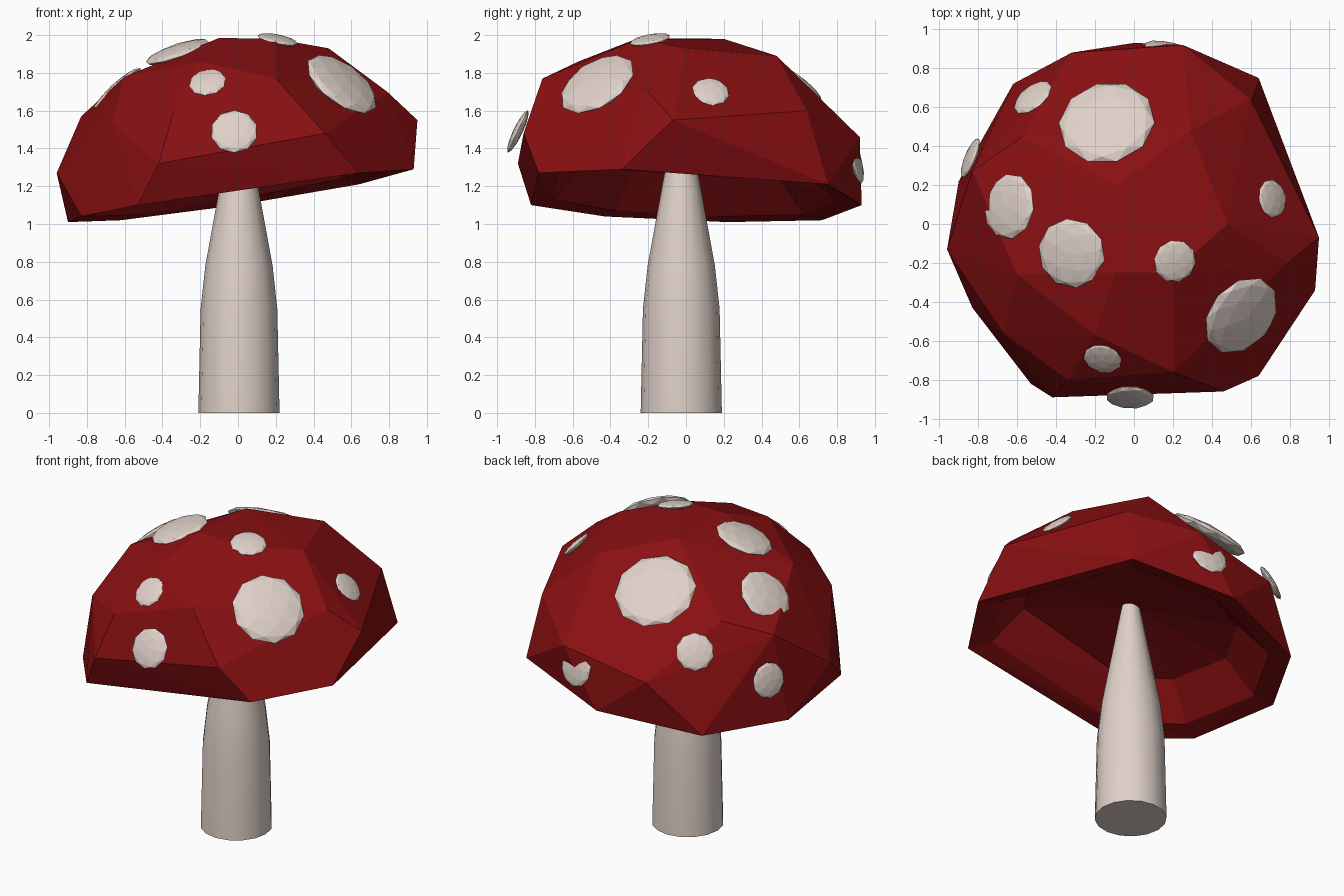
import bpy, bmesh, math
from mathutils import Vector, Matrix

if "Cube" in bpy.data.objects:
    bpy.data.objects.remove(bpy.data.objects["Cube"])


def material(name, rgb):
    m = bpy.data.materials.new(name)
    m.diffuse_color = (*rgb, 1)
    m.use_nodes = True
    m.node_tree.nodes["Principled BSDF"].inputs["Base Color"].default_value = m.diffuse_color
    return m


red = material("cap red", (0.25, 0.005, 0.006))
cream = material("spot and stem cream", (0.74, 0.64, 0.58))


def add_object(name, bm, mat, smooth=False):
    bmesh.ops.recalc_face_normals(bm, faces=bm.faces[:])
    mesh = bpy.data.meshes.new(name)
    bm.to_mesh(mesh)
    bm.free()
    mesh.materials.append(mat)
    ob = bpy.data.objects.new(name, mesh)
    bpy.context.collection.objects.link(ob)
    if smooth:
        bpy.context.view_layer.objects.active = ob
        ob.select_set(True)
        bpy.ops.object.shade_smooth_by_angle(angle=math.radians(40))
        ob.select_set(False)
    return ob


# Cap: faceted, tilted dome, hollow underneath
rim = [(-.53, -.82, 1.10), (-.83, -.43, 1.04), (-.90, .22, 1.01), (-.62, .72, 1.02),
       (0, .93, 1.10), (.64, .75, 1.21), (.93, -.34, 1.29), (.64, -.78, 1.27)]
dome = [(-.96, -.13, 1.27), (-.83, .27, 1.57), (-.67, -.56, 1.54), (-.34, -.80, 1.60),
        (-.42, -.89, 1.32), (.46, -.86, 1.48), (.20, -.76, 1.77), (.95, -.07, 1.55),
        (.60, .64, 1.60), (.25, .92, 1.46), (-.32, .88, 1.35), (-.60, -.26, 1.78),
        (-.57, .45, 1.66), (.29, .48, 1.89), (-.08, .2, 1.98), (-.1, -.25, 1.985),
        (.2, -.25, 1.98), (.48, 0, 1.93), (.79, -.2, 1.70), (-.2, -.57, 1.86)]
bm = bmesh.new()
rim_v = [bm.verts.new(p) for p in rim]
for p in dome:
    bm.verts.new(p)
bmesh.ops.convex_hull(bm, input=bm.verts[:])
bottom = [f for f in bm.faces if all(v in rim_v for v in f.verts)]
bmesh.ops.delete(bm, geom=bottom, context='FACES_ONLY')
bmesh.ops.delete(bm, geom=[e for e in bm.edges if not e.link_faces], context='EDGES')
outer = rim_v
for scale, lift in ((.86, .03), (.66, .24)):
    inner = [bm.verts.new((v.co.x * scale, v.co.y * scale, z + lift))
             for v, z in zip(rim_v, (p[2] for p in rim))]
    for i in range(len(rim)):
        j = (i + 1) % len(rim)
        bm.faces.new((outer[i], outer[j], inner[j], inner[i]))
    outer = inner
apex = bm.verts.new((0, -.02, 1.45))
for i in range(len(rim)):
    bm.faces.new((outer[i], outer[(i + 1) % len(rim)], apex))
bmesh.ops.triangulate(bm, faces=bm.faces[:])
add_object("cap", bm, red)

# Stem: tapering smooth lathe
profile = [(0, .215), (.55, .203), (.78, .178), (1.18, .105), (1.48, .05)]
bm = bmesh.new()
rings = []
for z, r in profile:
    rings.append([bm.verts.new((.005 + r * math.cos(a * math.tau / 16),
                                -.025 + r * math.sin(a * math.tau / 16), z))
                  for a in range(16)])
for lo, hi in zip(rings, rings[1:]):
    for i in range(16):
        j = (i + 1) % 16
        bm.faces.new((lo[i], lo[j], hi[j], hi[i]))
bm.faces.new(rings[0])
bm.faces.new(rings[-1])
add_object("stem", bm, cream, True)

# Spots: flattened balls lying on the cap (x, y, z, radius)
spots = [(-.52, .65, 1.52, .115), (-.14, .52, 1.77, .25), (-.64, .09, 1.71, .17),
         (-.32, -.15, 1.91, .18), (.21, -.19, 1.975, .11), (.71, .13, 1.70, .10),
         (.55, -.47, 1.74, .22), (-.16, -.69, 1.75, .10), (-.02, -.89, 1.49, .125),
         (-.82, -.32, 1.26, .11), (-.84, .34, 1.30, .11), (.17, .90, 1.33, .12)]
for n, (x, y, z, r) in enumerate(spots):
    normal = Vector((x / .9, y / .9, (z - 1.15) / .72))
    turn = normal.to_track_quat('Z', 'Y').to_matrix().to_4x4()
    bm = bmesh.new()
    bmesh.ops.create_icosphere(bm, subdivisions=2, radius=r, matrix=Matrix.Translation((x, y, z))
                               @ turn @ Matrix.Diagonal((1, 1, .2, 1)))
    add_object(f"spot_{n + 1}", bm, cream)
